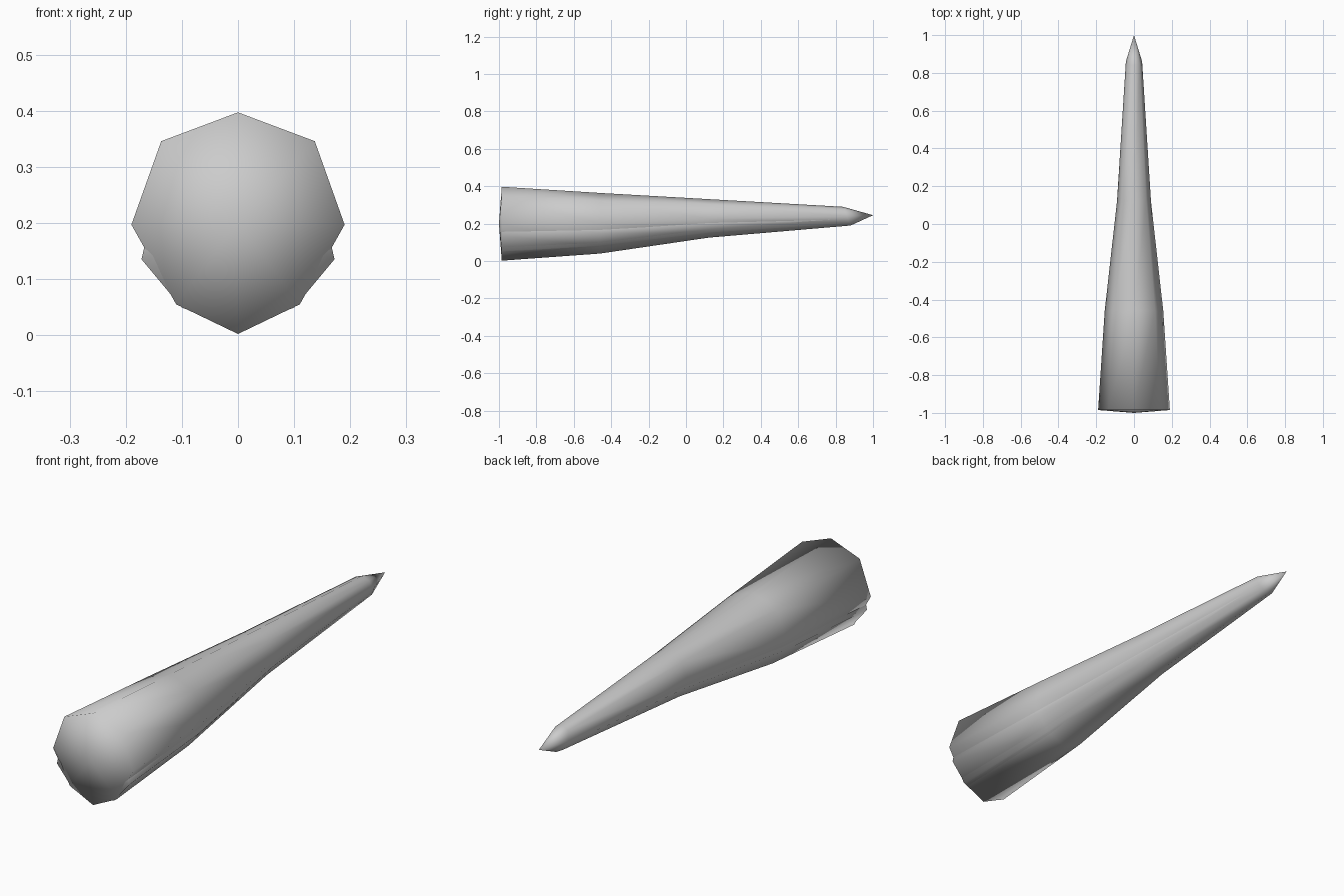
import bpy

if "Cube" in bpy.data.objects:
    bpy.data.objects.remove(bpy.data.objects["Cube"])

# Half of each cross-section: (fraction of half width, fraction of height), top to bottom
UPPER = [(0, 1), (.72, .87), (1, .493), (.58, .134), (0, 0)]
LOWER = [(0, .7), (.82, .52), (.905, .337), (.53, .12), (0, .02)]

# Stations along the length: y top, y bottom, half width, bottom z, top z
STATIONS = [(-.985, -.985, .19, .002, .397),
            (-.46, -.46, .155, .04, .364),
            (.12, .12, .09, .125, .331),
            (.84, .88, .043, .19, .29)]


def loft(name, half, tip, shrink):
    section = half + [(-u, v) for u, v in half[-2:0:-1]]
    n = len(section)
    verts = []
    for (yt, yb, w, z0, z1), s in zip(STATIONS, shrink):
        for u, v in section:
            v = .45 + (v - .45) * s
            verts.append((u * w * s, yb + (yt - yb) * v, z0 + (z1 - z0) * v))
    base, end = len(verts), len(verts) + 1
    verts += [(0, -1 if name == "upper_shell" else -.99, .2), tip]
    faces = []
    last = (len(STATIONS) - 1) * n
    for i in range(n):
        j = (i + 1) % n
        for r in range(0, last, n):
            faces.append((r + i, r + j, r + n + j, r + n + i))
        faces.append((base, j, i))
        faces.append((last + i, last + j, end))
    mesh = bpy.data.meshes.new(name)
    mesh.from_pydata(verts, [], faces)
    mesh.shade_smooth()
    obj = bpy.data.objects.new(name, mesh)
    bpy.context.collection.objects.link(obj)
    # Consistent outward normals
    bpy.ops.object.select_all(action='DESELECT')
    obj.select_set(True)
    bpy.context.view_layer.objects.active = obj
    bpy.ops.object.mode_set(mode='EDIT')
    bpy.ops.mesh.select_all(action='SELECT')
    bpy.ops.mesh.normals_make_consistent(inside=False)
    bpy.ops.object.mode_set(mode='OBJECT')
    return obj


# Main tapering spike, and the lower half whose corners peek out along the sides
loft("upper_shell", UPPER, (0, 1, .245), (1, 1, 1, 1))
loft("lower_shell", LOWER, (0, .97, .24), (1, 1, .98, .9))
